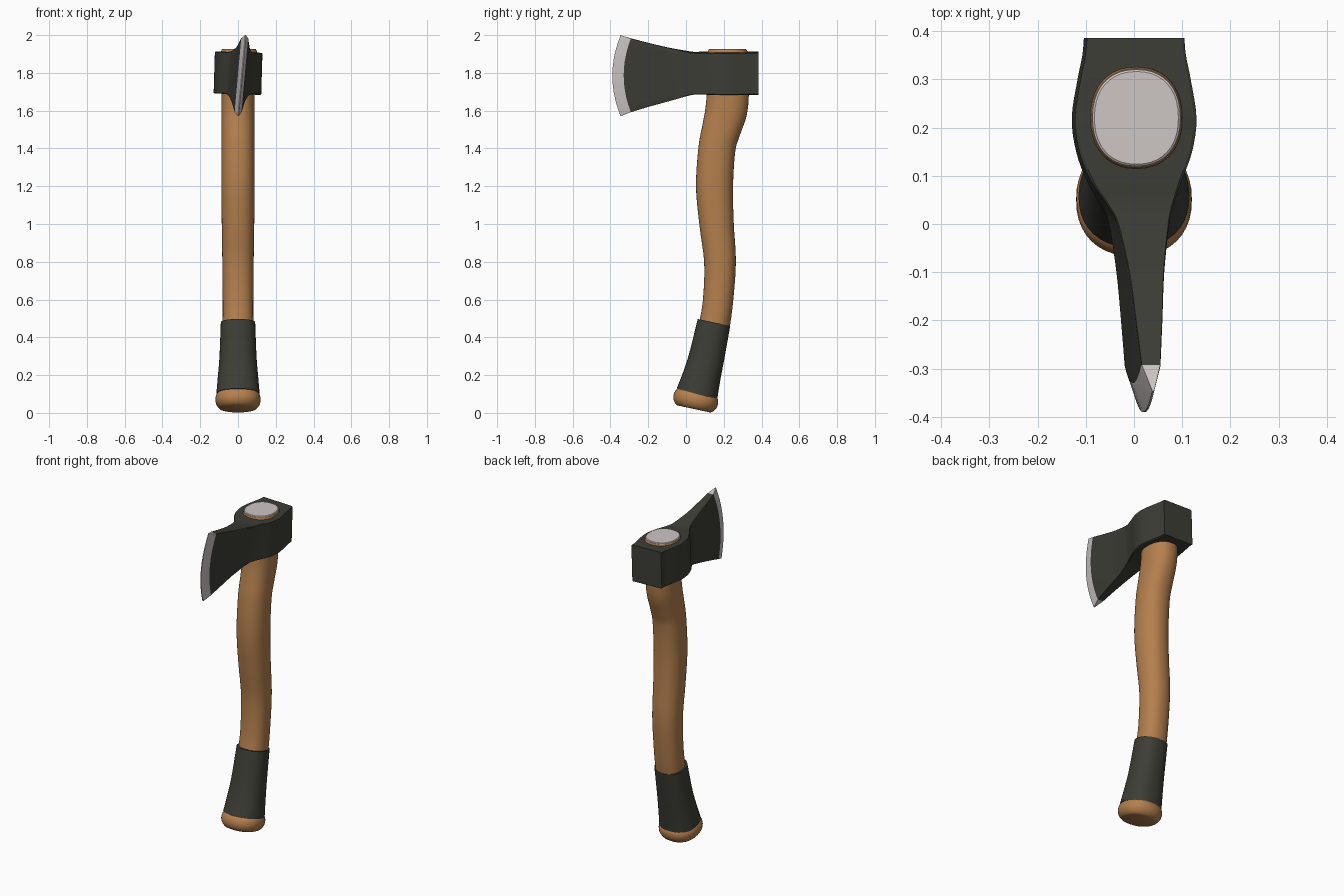
import bpy, bmesh, math
from mathutils import Vector

if "Cube" in bpy.data.objects:
    bpy.data.objects.remove(bpy.data.objects["Cube"], do_unlink=True)


def material(name, rgb):
    m = bpy.data.materials.new(name)
    m.use_nodes = True
    m.diffuse_color = (*rgb, 1)
    m.node_tree.nodes["Principled BSDF"].inputs["Base Color"].default_value = (*rgb, 1)
    return m


wood = material("warm wood", (0.46, 0.215, 0.075))
dark = material("dark coating", (0.047, 0.047, 0.037))
steel = material("bare steel", (0.61, 0.57, 0.56))


def finish(name, bm, mats, angle=35):
    """Turn a bmesh into a smooth shaded object."""
    bmesh.ops.recalc_face_normals(bm, faces=bm.faces)
    mesh = bpy.data.meshes.new(name)
    bm.to_mesh(mesh)
    bm.free()
    for m in mats:
        mesh.materials.append(m)
    ob = bpy.data.objects.new(name, mesh)
    bpy.context.collection.objects.link(ob)
    bpy.ops.object.select_all(action='DESELECT')
    ob.select_set(True)
    bpy.context.view_layer.objects.active = ob
    bpy.ops.object.shade_smooth_by_angle(angle=math.radians(angle))
    return ob


def spline(rows, steps):
    """Smooth curve of tuples through all rows."""
    out = []
    last = len(rows) - 1
    for i in range(last):
        quad = [rows[max(i - 1, 0)], rows[i], rows[i + 1], rows[min(i + 2, last)]]
        for s in range(steps):
            t = s / steps
            out.append(tuple(
                b + 0.5 * t * (c - a + t * (2 * a - 5 * b + 4 * c - d + t * (3 * (b - c) + d - a)))
                for a, b, c, d in zip(*quad)))
    return out + [rows[-1]]


def tube(name, rows, mat, axis=None, x=0.0, sides=40, power=2.25):
    """Rounded tube through (y, z, half width, half depth) rows."""
    bm = bmesh.new()
    rings = []
    for i, (y, z, rx, ry) in enumerate(rows):
        a, b = rows[max(i - 1, 0)], rows[min(i + 1, len(rows) - 1)]
        d = Vector(axis or (b[0] - a[0], b[1] - a[1])).normalized()
        ring = []
        for k in range(sides):
            ang = math.tau * k / sides
            c, s = math.cos(ang), math.sin(ang)
            u = math.copysign(abs(c) ** (2 / power), c) * rx
            v = math.copysign(abs(s) ** (2 / power), s) * ry
            ring.append(bm.verts.new((x + u, y + v * d.y, z - v * d.x)))
        rings.append(ring)
    for p, q in zip(rings, rings[1:]):
        for k in range(sides):
            n = (k + 1) % sides
            bm.faces.new((p[k], p[n], q[n], q[k]))
    bm.faces.new(rings[0])
    bm.faces.new(rings[-1])
    return finish(name, bm, [mat])


# Curved wooden handle
tube("handle", spline([
    (0.075, 0.16, 0.10, 0.095), (0.11, 0.30, 0.09, 0.085), (0.149, 0.46, 0.082, 0.082),
    (0.17, 0.60, 0.081, 0.08), (0.18, 0.80, 0.083, 0.084), (0.162, 1.0, 0.086, 0.091),
    (0.151, 1.2, 0.088, 0.098), (0.164, 1.4, 0.088, 0.098), (0.187, 1.5, 0.088, 0.103),
    (0.213, 1.6, 0.088, 0.111), (0.222, 1.7, 0.088, 0.111), (0.222, 1.8, 0.088, 0.108)], 5), wood)

# Flared grip sleeve
tube("grip_sleeve", spline([
    (0.058, 0.10, 0.115, 0.111), (0.085, 0.20, 0.106, 0.10),
    (0.11, 0.30, 0.098, 0.094), (0.148, 0.479, 0.091, 0.088)], 6), dark)

# Rounded butt at the handle's lower end
lean = (0.21, 0.977)
knob = [(0, 0.088), (0.004, 0.098), (0.014, 0.108), (0.03, 0.117),
        (0.045, 0.12), (0.062, 0.119), (0.078, 0.114), (0.085, 0.108)]
tube("handle_butt", [(0.041 + s * lean[0], 0.021 + s * lean[1], r, r) for s, r in knob],
     wood, axis=lean)

# Handle end rising through the head, with a steel wedge plate
up = (0, 1)
tube("handle_eye_end", [(0.22, 1.75, 0.095, 0.105), (0.22, 1.913, 0.095, 0.105),
                        (0.22, 1.92, 0.092, 0.102)], wood, axis=up, x=0.005)
tube("wedge_plate", [(0.22, 1.917, 0.092, 0.101), (0.22, 1.924, 0.091, 0.10),
                     (0.22, 1.927, 0.087, 0.096)], steel, axis=up, x=0.005)

# Axe head: sections of (y, centre x, half width, low z, high z, twist, forward bulge)
sections = spline([
    (0.385, 0.0, 0.101, 1.687, 1.91, 0.03, 0), (0.35, 0.0, 0.104, 1.687, 1.91, 0.03, 0),
    (0.30, 0.0, 0.114, 1.687, 1.91, 0.03, 0), (0.22, 0.0, 0.126, 1.687, 1.91, 0.03, 0),
    (0.15, 0.0, 0.117, 1.687, 1.91, 0.03, 0), (0.09, 0.0, 0.094, 1.687, 1.91, 0.04, 0),
    (0.04, 0.006, 0.069, 1.686, 1.91, 0.06, 0), (0.0, 0.01, 0.054, 1.677, 1.916, 0.075, 0),
    (-0.10, 0.013, 0.037, 1.648, 1.935, 0.09, 0.004), (-0.20, 0.016, 0.028, 1.62, 1.959, 0.09, 0.02),
    (-0.292, 0.018, 0.02, 1.592, 1.983, 0.09, 0.038)], 4)
sections.append((-0.346, 0.021, 0.002, 1.57, 2.0, 0.09, 0.044))
levels = [-1, -0.97] + [i / 5 for i in range(-4, 5)] + [0.97, 1]
count = len(levels)

bm = bmesh.new()
grid = []
for y, cx, half, lo, hi, twist, bulge in sections:
    ring = []
    for side, order in ((1, levels), (-1, levels[::-1])):
        for t in order:
            z = (lo + hi) / 2 + t * (hi - lo) / 2
            w = half * (0.95 if abs(t) == 1 else 1)
            px = cx + twist * (z - 1.79) + side * w
            ring.append(bm.verts.new((px, y - bulge * (1 - t * t), z - 0.03 * (px - cx))))
    grid.append(ring)
for i, (p, q) in enumerate(zip(grid, grid[1:])):
    for k in range(2 * count):
        n = (k + 1) % (2 * count)
        face = bm.faces.new((p[k], p[n], q[n], q[k]))
        face.material_index = 1 if i == len(grid) - 2 else 0
for ring, index in ((grid[0], 0), (grid[-1], 1)):
    for k in range(count - 1):
        face = bm.faces.new((ring[k], ring[k + 1], ring[-2 - k], ring[-1 - k]))
        face.material_index = index
finish("axe_head", bm, [dark, steel], 28)
